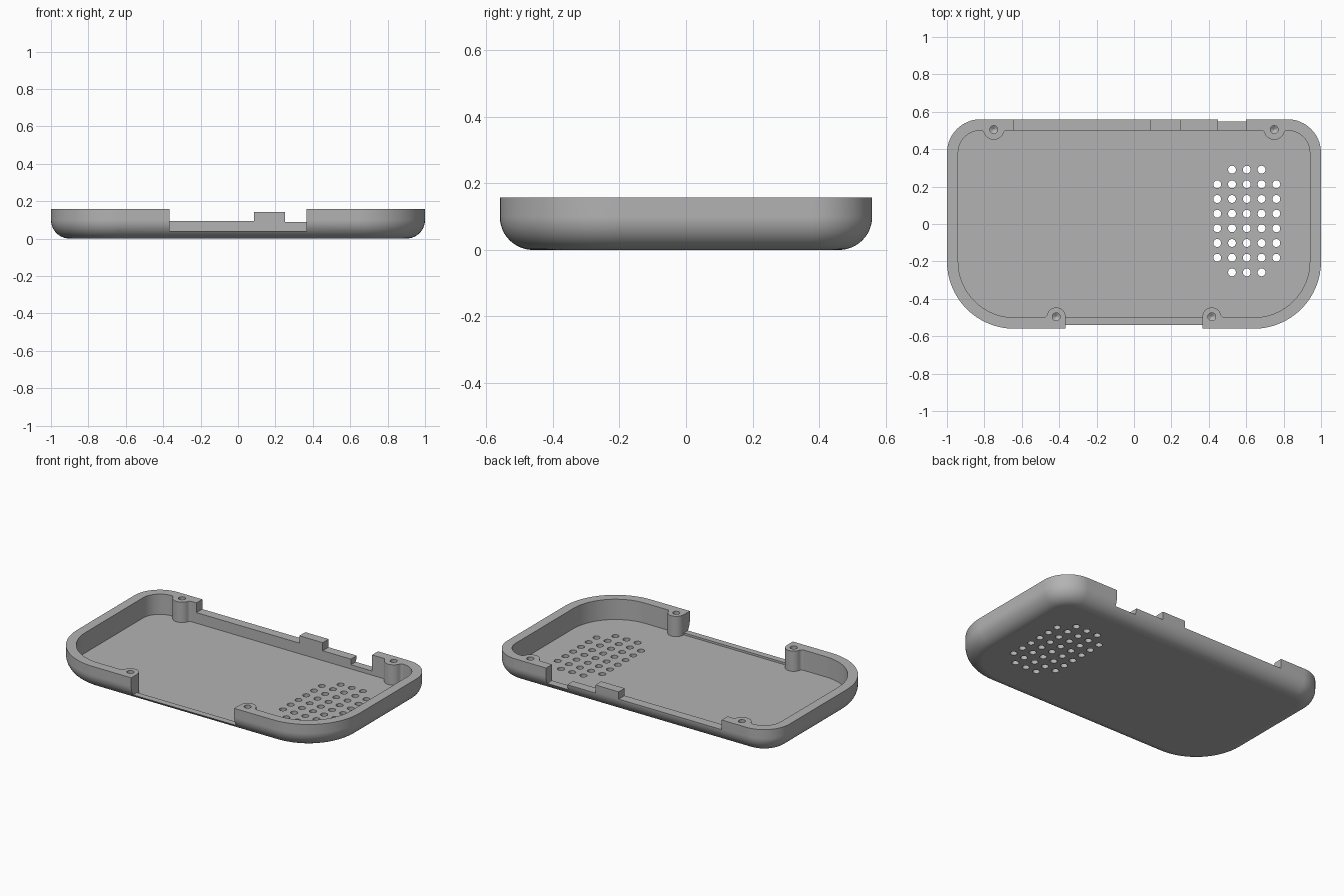
import bpy, bmesh
from math import pi, sin, cos, sqrt, atan2, radians

if "Cube" in bpy.data.objects:
    bpy.data.objects.remove(bpy.data.objects["Cube"])

HALF_X, HALF_Y, TOP = 1.0, 0.56, 0.157
EDGE_R, WALL, FLOOR = 0.10, 0.06, 0.027
FRONT_R, BACK_R = 0.36, 0.18

plastic = bpy.data.materials.new("grey plastic")
plastic.use_nodes = True
GREY = (0.45, 0.45, 0.45, 1)
plastic.diffuse_color = GREY
plastic.node_tree.nodes["Principled BSDF"].inputs["Base Color"].default_value = GREY


def arc(cx, cy, r, a0, a1, n=16):
    return [(cx + r * cos(a0 + (a1 - a0) * i / n),
             cy + r * sin(a0 + (a1 - a0) * i / n)) for i in range(n + 1)]


def outline(inset):
    """Rounded plan shape, large radius in front, small radius behind."""
    pts = []
    for k, (sx, sy, r) in enumerate([(1, 1, BACK_R), (-1, 1, BACK_R),
                                     (-1, -1, FRONT_R), (1, -1, FRONT_R)]):
        pts += arc(sx * (HALF_X - r), sy * (HALF_Y - r), r - inset,
                   k * pi / 2, (k + 1) * pi / 2)
    return pts


def circle(x, y, r, n=32):
    return arc(x, y, r, 0, 2 * pi, n)[:-1]


def loft(bm, rings):
    """Closed solid through equal-length rings of 3D points."""
    rows = [[bm.verts.new(p) for p in ring] for ring in rings]
    n = len(rows[0])
    for a, b in zip(rows, rows[1:]):
        for i in range(n):
            j = (i + 1) % n
            bm.faces.new((a[i], a[j], b[j], b[i]))
    bm.faces.new(rows[0][::-1])
    bm.faces.new(rows[-1])


def level(pts, z):
    return [(x, y, z) for x, y in pts]


def prism(bm, pts, z0, z1):
    loft(bm, [level(pts, z0), level(pts, z1)])


def finish(name, bm):
    bmesh.ops.recalc_face_normals(bm, faces=bm.faces)
    me = bpy.data.meshes.new(name)
    bm.to_mesh(me)
    bm.free()
    me.materials.append(plastic)
    ob = bpy.data.objects.new(name, me)
    bpy.context.scene.collection.objects.link(ob)
    return ob


def subtract(ob, cutter):
    mod = ob.modifiers.new("cut", "BOOLEAN")
    mod.operation, mod.solver, mod.object = "DIFFERENCE", "EXACT", cutter
    bpy.context.view_layer.update()
    dg = bpy.context.evaluated_depsgraph_get()
    me = bpy.data.meshes.new_from_object(ob.evaluated_get(dg))
    ob.modifiers.clear()
    ob.data = me
    bpy.data.objects.remove(cutter)


def boss_profile(cx, cy, r, s, straight=0, f=0.02):
    """Screw post plan blending into the wall; one side may stay straight."""
    wall = s * (HALF_Y - WALL) * -1
    d = s * (wall - cy) + f
    dx = sqrt((r + f) ** 2 - d ** 2)
    t = atan2(d, dx)
    half = arc(dx, d, f, -pi / 2, t - pi, 8)
    half = [(dx, -0.12)] + half + arc(0, 0, r, t, pi / 2, 12)[1:]
    plain = [(r, -0.12)] + arc(0, 0, r, 0, pi / 2, 12)
    right = plain if straight > 0 else half
    left = plain if straight < 0 else half
    pts = right + [(-x, y) for x, y in left[-2::-1]]
    return [(cx + x, cy + s * y) for x, y in pts]


# Outer shell with rounded bottom edge
bm = bmesh.new()
rings = []
for i in range(13):
    a = pi / 2 * i / 12
    rings.append(level(outline(EDGE_R * (1 - sin(a))), EDGE_R * (1 - cos(a))))
rings.append(level(outline(0), TOP))
loft(bm, rings)
case = finish("case_shell", bm)

# Cavity, leaving four screw posts standing
posts = [(-0.75, 0.505, 0.055, -1, 0), (0.75, 0.505, 0.055, -1, 0),
         (-0.416, -0.496, 0.05, 1, 1), (0.416, -0.496, 0.05, 1, -1)]
bm = bmesh.new()
prism(bm, outline(WALL), FLOOR, 0.3)
cavity = finish("cavity_cutter", bm)
bm = bmesh.new()
for p in posts:
    prism(bm, boss_profile(*p), -0.1, 0.4)
subtract(cavity, finish("post_cutter", bm))
subtract(case, cavity)

# Front opening and stepped back opening
bm = bmesh.new()
w = 0.365
prism(bm, [(-w, -0.7), (w, -0.7), (w, -0.4), (-w, -0.4)], 0.04, 0.3)
steps = [(-0.645, 0.095), (0.085, 0.142), (0.25, 0.09), (0.45, 0.054), (0.6, 0.3)]
profile = [(-0.645, 0.3)]
for (x0, z), (x1, _) in zip(steps, steps[1:]):
    profile += [(x0, z), (x1, z)]
profile.append((0.6, 0.3))
loft(bm, [[(x, y, z) for x, z in profile] for y in (0.47, 0.7)])
subtract(case, finish("opening_cutter", bm))

# Speaker grille and screw holes
bm = bmesh.new()
for col in range(-2, 3):
    for row in range(8):
        if abs(col) == 2 and row in (0, 7):
            continue
        prism(bm, circle(0.603 + col * 0.079, 0.016 + (row - 3.5) * 0.0785, 0.021, 24),
              -0.1, 0.1)
for x, y, *_ in posts:
    loft(bm, [level(circle(x, y, r), z) for r, z in
              ((0.002, 0.045), (0.021, 0.058), (0.021, 0.3))])
subtract(case, finish("hole_cutter", bm))

# Smooth curves, crisp edges
me = case.data
for p in me.polygons:
    p.use_smooth = abs(p.normal.z) < 0.995
me.set_sharp_from_angle(angle=radians(30))
mod = case.modifiers.new("even_normals", "WEIGHTED_NORMAL")
mod.keep_sharp = True
